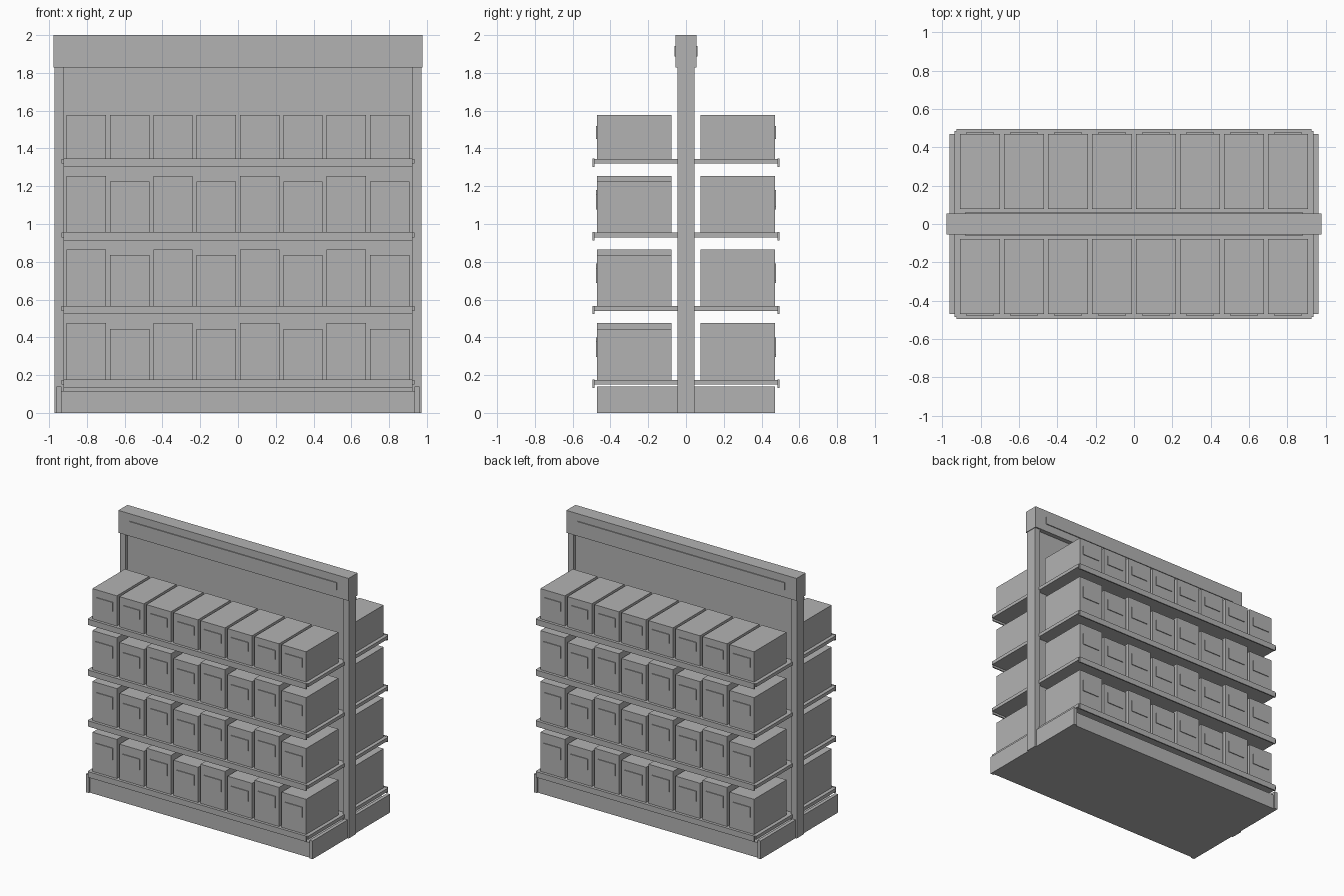
import bpy

cube = bpy.data.objects.get("Cube")
if cube:
    bpy.data.objects.remove(cube, do_unlink=True)

grey = bpy.data.materials.new("plain grey")
grey.use_nodes = True
COLOUR = (0.45, 0.45, 0.45, 1)
grey.diffuse_color = COLOUR
grey.node_tree.nodes["Principled BSDF"].inputs["Base Color"].default_value = COLOUR

CORNERS = [(x, y, z) for x in (0, 1) for y in (0, 1) for z in (0, 1)]
FACES = [(0, 1, 3, 2), (4, 6, 7, 5), (0, 4, 5, 1), (2, 3, 7, 6), (0, 2, 6, 4), (1, 5, 7, 3)]


def block(name, xs, ys, zs, turned=False):
    """Box between the given limits, optionally turned half round to the back."""
    if turned:
        xs, ys = (-xs[1], -xs[0]), (-ys[1], -ys[0])
    mesh = bpy.data.meshes.new(name)
    mesh.from_pydata([(xs[i], ys[j], zs[k]) for i, j, k in CORNERS], [], FACES)
    mesh.materials.append(grey)
    obj = bpy.data.objects.new(name, mesh)
    bpy.context.collection.objects.link(obj)
    return obj


def span(half):
    return (-half, half)


# Centre frame, header and plinth
block("back_panel", span(0.93), span(0.02), (0.1, 1.84))
block("header", span(0.977), span(0.055), (1.828, 2.0))
block("plinth", span(0.94), span(0.46), (0, 0.115))
for side, lo, hi, cap_lo, cap_hi in (("left", 0.925, 0.972, 0.935, 0.962),
                                     ("right", -0.972, -0.925, -0.962, -0.935)):
    block(side + "_post", (lo, hi), span(0.045), (0, 1.83))
    block(side + "_plinth_end", (cap_lo, cap_hi), span(0.47), (0, 0.14))

# Shelves and stock, the back being the front turned half round
COUNT, PITCH, WIDTH = 8, 0.2295, 0.208
for side, turned in (("front", False), ("back", True)):
    block(side + "_header_plate", span(0.88), (-0.062, -0.054), (1.887, 1.943), turned)
    for row in range(4):
        top = 0.175 + 0.39 * row
        tag = f"{side}_{row + 1}"
        block(f"shelf_{tag}", span(0.935), (-0.486, -0.018), (top - 0.026, top), turned)
        block(f"shelf_lip_{tag}", span(0.925), (-0.495, -0.485), (top - 0.042, top + 0.002), turned)
        for i in range(COUNT):
            x = (i - (COUNT - 1) / 2) * PITCH
            height = 0.232 if row == 3 else (0.3, 0.27)[i % 2]
            block(f"carton_{tag}_{i + 1}", (x - WIDTH / 2, x + WIDTH / 2),
                  (-0.47, -0.077), (top, top + height), turned)
            # Label plate on the carton's face
            block(f"carton_label_{tag}_{i + 1}", (x - WIDTH * 0.35, x + WIDTH * 0.35),
                  (-0.476, -0.469), (top + height * 0.45, top + height * 0.75), turned)
